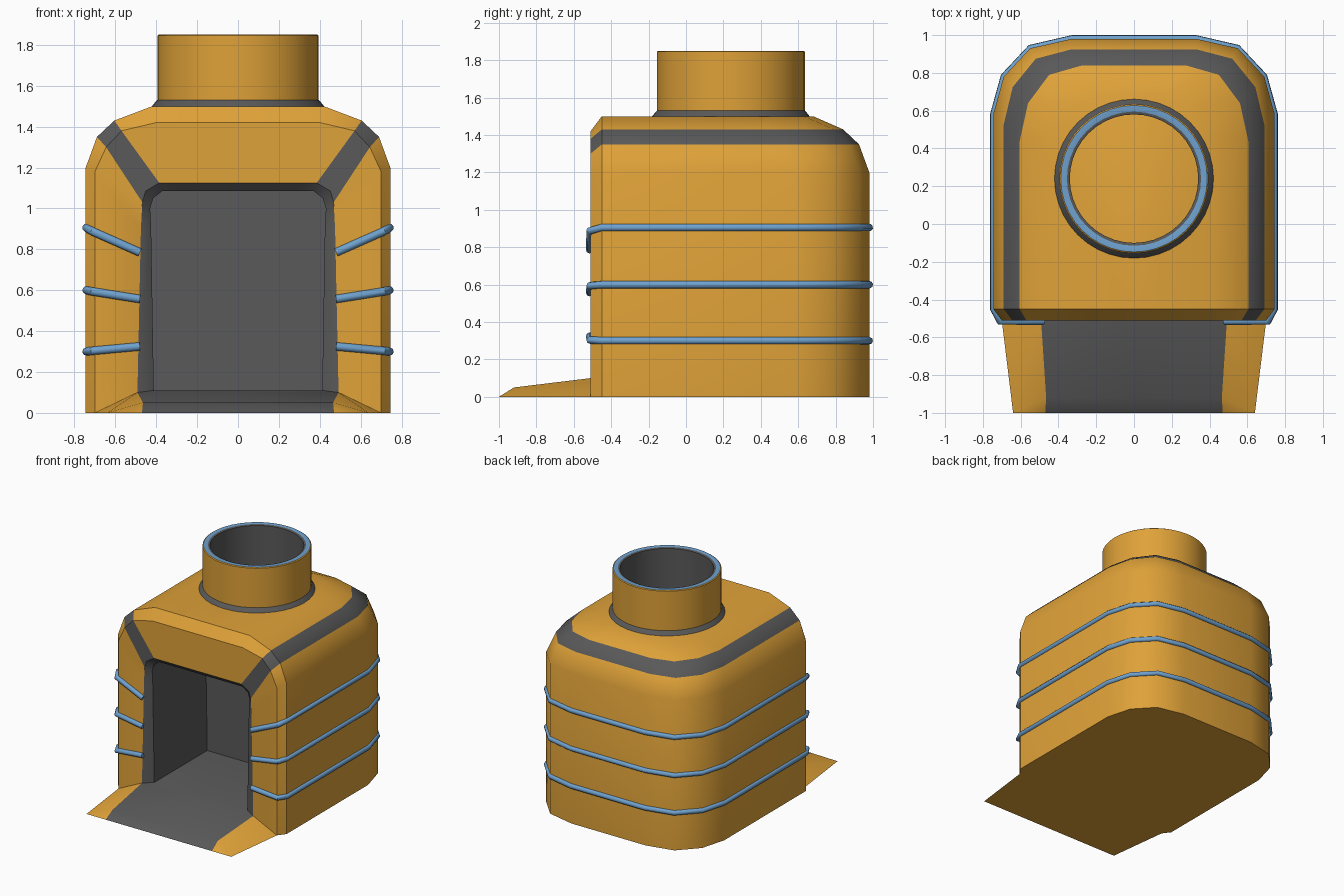
import bpy, bmesh, math
from mathutils import Matrix

if "Cube" in bpy.data.objects:
    bpy.data.objects.remove(bpy.data.objects["Cube"])


def material(name, rgb):
    m = bpy.data.materials.new(name)
    m.diffuse_color = (*rgb, 1)
    m.use_nodes = True
    m.node_tree.nodes["Principled BSDF"].inputs["Base Color"].default_value = m.diffuse_color
    return m


YELLOW, GREY, BLUE = 0, 1, 2
mats = [material("yellow", (0.74, 0.36, 0.04)),
        material("dark_grey", (0.1, 0.1, 0.1)),
        material("blue", (0.16, 0.36, 0.62))]


def finish(name, bm, angle):
    bmesh.ops.remove_doubles(bm, verts=bm.verts, dist=0.0005)
    bmesh.ops.recalc_face_normals(bm, faces=bm.faces)
    me = bpy.data.meshes.new(name)
    bm.to_mesh(me)
    bm.free()
    for m in mats:
        me.materials.append(m)
    ob = bpy.data.objects.new(name, me)
    bpy.context.collection.objects.link(ob)
    bpy.ops.object.select_all(action='DESELECT')
    ob.select_set(True)
    bpy.context.view_layer.objects.active = ob
    bpy.ops.object.shade_smooth_by_angle(angle=math.radians(angle))
    return ob


def outline(x, yb, k):
    """Right half of the horizontal body outline, front to back centre."""
    return [(x, -0.45), (x, yb - 0.4), (x - 0.055 * k, yb - 0.2),
            (x - 0.195 * k, yb - 0.05), (x - 0.415 * k, yb), (0, yb)]


# Body: right half, mirrored
bm = bmesh.new()


def face(mat, *pts):
    f = bm.faces.new([bm.verts.new(p) for p in pts])
    f.material_index = mat


def strip(r0, r1, mat):
    for i in range(len(r0) - 1):
        face(mat, r0[i], r0[i + 1], r1[i + 1], r1[i])


# outer shell: height, half width, back, corner scale, front face point
levels = [(0, .745, .98, 1, (.70, 0)), (1.2, .745, .98, 1, (.70, 1.18)),
          (1.35, .69, .925, .87, (.645, 1.30)), (1.43, .605, .84, .8, (.57, 1.38)),
          (1.5, .42, .68, .65, (.40, 1.42))]
rings = [[(fx, -.51, fz)] + [(px, py, z) for px, py in outline(x, yb, k)]
         for z, x, yb, k, (fx, fz) in levels]
for i in range(4):
    strip(rings[i], rings[i + 1], GREY if i == 2 else YELLOW)
top_mid, brow_mid = (0, -.45, 1.5), (0, -.51, 1.42)
face(YELLOW, *rings[4][1:], top_mid)
face(YELLOW, rings[4][0], rings[4][1], top_mid, brow_mid)

# doorway: rim, tunnel and back wall
rim = [(0, .1), (.492, .1), (.475, .9), (.468, 1.03), (.452, 1.085),
       (.385, 1.125), (.3, 1.125), (0, 1.125)]
inner = [(0, .11), (.412, .11), (.425, .9), (.43, 1.0), (.415, 1.05),
         (.37, 1.085), (.3, 1.085), (0, 1.085)]
door = [(x, -.51, z) for x, z in rim]
throat = [(x, -.47, z) for x, z in inner]
wall = [(x, .2, z) for x, z in inner]
strip(door, throat, GREY)
strip(throat, wall, GREY)
face(GREY, *wall)

# front face around the doorway
A, B, C, D, E = [r[0] for r in rings]
face(YELLOW, A, B, door[2], door[1])
face(YELLOW, B, C, door[3], door[2])
face(GREY, C, D, door[5], door[4], door[3])
face(YELLOW, D, E, door[6], door[5])
face(YELLOW, E, brow_mid, door[7], door[6])

# entry ramp and underside
lip = [(0, -.92, .05), (.465, -.92, .05)]
toe = [(0, -1, 0), (.47, -1, 0)]
corner = (.64, -1, 0)
strip(door[:2], lip, GREY)
strip(lip, toe, GREY)
face(YELLOW, door[1], lip[1], corner, A)
face(YELLOW, lip[1], toe[1], corner)
face(YELLOW, *toe, corner, *rings[0])

body = finish("body", bm, 36)
mirror = body.modifiers.new("mirror", 'MIRROR')
mirror.merge_threshold = 0.001

# Chimney: lathed profile of (radius, height), material per segment
profile = [(.425, 1.495), (.405, 1.52), (.395, 1.53), (.395, 1.845), (.388, 1.85),
           (.355, 1.85), (.34, 1.845), (.34, 1.5), (0, 1.5)]
segment_mats = [GREY, GREY, YELLOW, YELLOW, BLUE, GREY, GREY, GREY]
bm = bmesh.new()
N = 40
spun = [[(r * math.cos(2 * math.pi * i / N), .24 + r * math.sin(2 * math.pi * i / N), z)
         for i in range(N + 1)] for r, z in profile]
for i, mat in enumerate(segment_mats[:-1]):
    strip(spun[i], spun[i + 1], mat)
face(GREY, *spun[-2][:-1])
finish("chimney", bm, 30)

# Blue cords wrapped round the body
for n, (z, z_end) in enumerate([(.30, .325), (.60, .557), (.905, .785)]):
    half = [(.48, -.515, z_end), (.71, -.515, z + (z_end - z) * .15)]
    half += [(x, y, z) for x, y in outline(.742, .98, 1)[:-1]]
    path = half + [(-x, y, zz) for x, y, zz in reversed(half)]
    cu = bpy.data.curves.new(f"cord_{n + 1}", 'CURVE')
    cu.dimensions = '3D'
    cu.bevel_depth = 0.02
    cu.bevel_resolution = 2
    cu.use_fill_caps = True
    sp = cu.splines.new('POLY')
    sp.points.add(len(path) - 1)
    for p, co in zip(sp.points, path):
        p.co = (*co, 1)
    cu.materials.append(mats[BLUE])
    ob = bpy.data.objects.new(f"cord_{n + 1}", cu)
    bpy.context.collection.objects.link(ob)
    bpy.ops.object.select_all(action='DESELECT')
    ob.select_set(True)
    bpy.context.view_layer.objects.active = ob
    bpy.ops.object.convert(target='MESH')
    bpy.ops.object.shade_smooth_by_angle(angle=math.radians(50))
